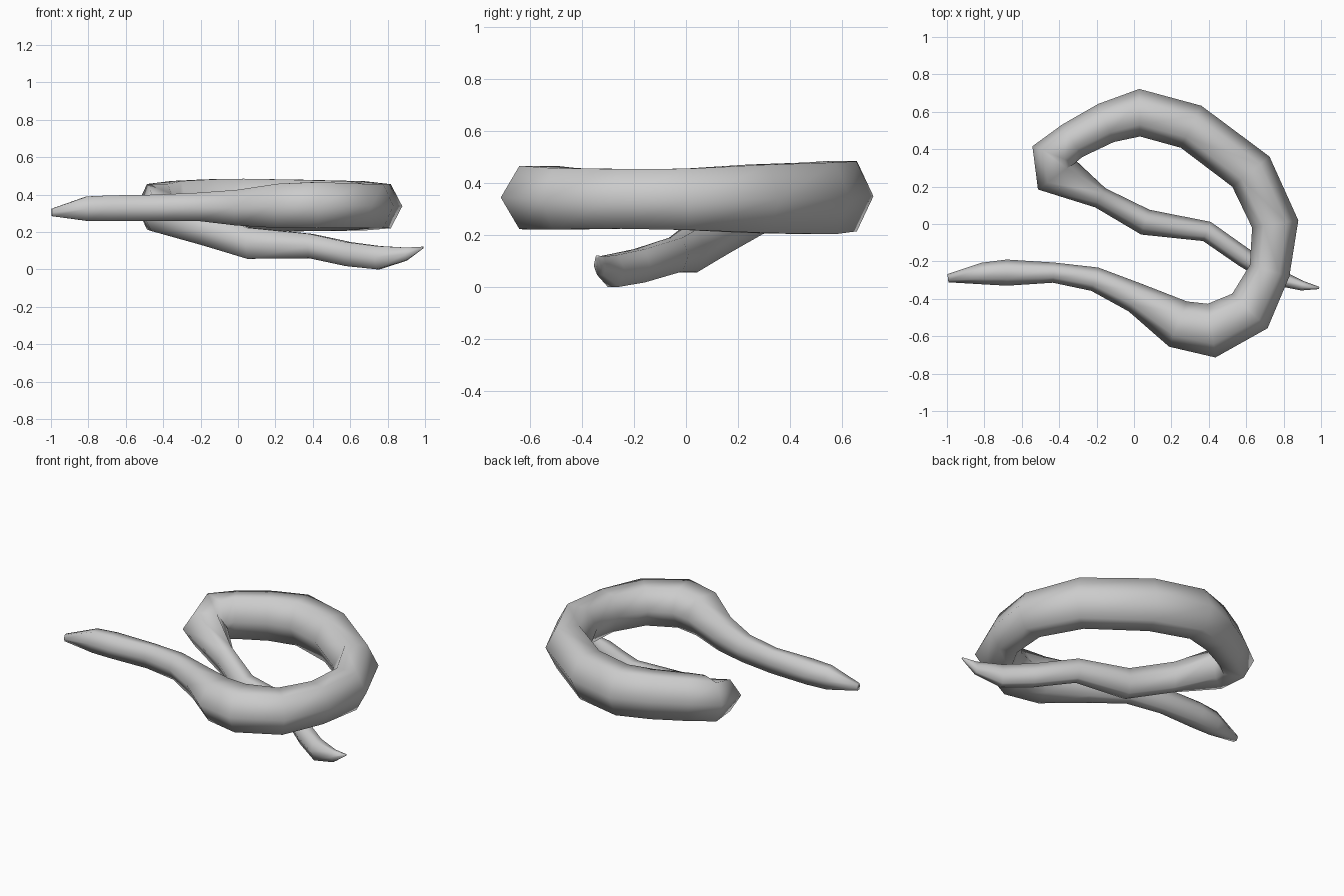
import bpy, bmesh, math
from mathutils import Vector

SIDES = 6
# Stations along the body: x, y, z, half width, half height
path = [
    (-0.995, -0.29, 0.305, 0.022, 0.02),
    (-0.81, -0.265, 0.325, 0.058, 0.065),
    (-0.68, -0.26, 0.328, 0.070, 0.068),
    (-0.43, -0.26, 0.33, 0.054, 0.070),
    (-0.21, -0.295, 0.335, 0.065, 0.075),
    (0.01, -0.395, 0.33, 0.082, 0.095),
    (0.235, -0.535, 0.34, 0.130, 0.118),
    (0.415, -0.57, 0.345, 0.145, 0.122),
    (0.62, -0.465, 0.34, 0.132, 0.118),
    (0.725, -0.25, 0.34, 0.110, 0.115),
    (0.755, 0.0, 0.338, 0.125, 0.118),
    (0.625, 0.28, 0.34, 0.128, 0.132),
    (0.305, 0.52, 0.342, 0.125, 0.138),
    (0.03, 0.595, 0.35, 0.127, 0.135),
    (-0.15, 0.54, 0.35, 0.110, 0.132),
    (-0.33, 0.445, 0.345, 0.102, 0.128),
    (-0.43, 0.37, 0.335, 0.122, 0.122),
    (-0.41, 0.26, 0.305, 0.128, 0.100),
    (-0.18, 0.14, 0.215, 0.058, 0.085),
    (0.06, 0.01, 0.14, 0.070, 0.083),
    (0.39, -0.04, 0.125, 0.055, 0.065),
    (0.59, -0.18, 0.082, 0.052, 0.064),
    (0.75, -0.28, 0.063, 0.048, 0.062),
    (0.90, -0.33, 0.082, 0.026, 0.035),
    (0.99, -0.342, 0.117, 0.006, 0.005),
]

# Snake: hexagonal rings swept along the coil
bm = bmesh.new()
rings = []
for i, (x, y, z, w, h) in enumerate(path):
    c = Vector((x, y, z))
    before = c - Vector(path[i - 1][:3]) if i else Vector()
    after = Vector(path[i + 1][:3]) - c if i < len(path) - 1 else Vector()
    t = before.normalized() + after.normalized()
    side = Vector((t.y, -t.x, 0)).normalized()
    ring = []
    for k in range(SIDES):
        a = math.tau * k / SIDES
        up = Vector((0, 0, h * math.sin(a) / math.sin(math.pi / 3)))
        ring.append(bm.verts.new(c + side * w * math.cos(a) + up))
    rings.append(ring)

for r0, r1 in zip(rings, rings[1:]):
    for k in range(SIDES):
        j = (k + 1) % SIDES
        bm.faces.new((r0[k], r0[j], r1[j], r1[k]))
# Snout and tail tip caps
bm.faces.new(rings[0])
bm.faces.new(rings[-1])
bmesh.ops.recalc_face_normals(bm, faces=bm.faces)
for f in bm.faces:
    f.smooth = True

mesh = bpy.data.meshes.new("snake_body")
bm.to_mesh(mesh)
bm.free()
snake = bpy.data.objects.new("snake_body", mesh)
bpy.context.collection.objects.link(snake)
